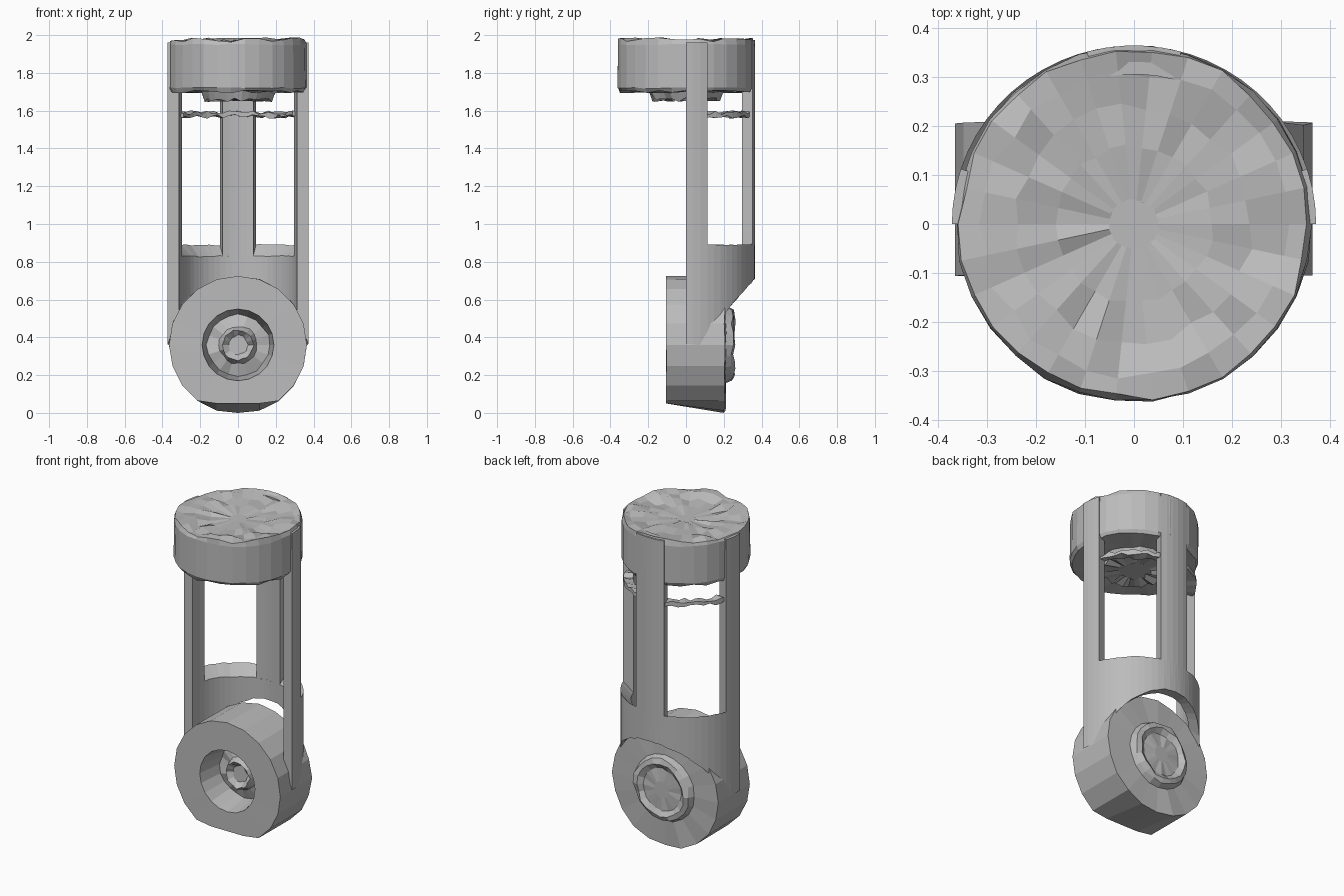
import bpy, bmesh, math, random
from mathutils import Matrix

random.seed(4)
cube = bpy.data.objects.get("Cube")
if cube:
    bpy.data.objects.remove(cube, do_unlink=True)

# One plain grey for the whole model
grey = bpy.data.materials.new("stone grey")
grey.use_nodes = True
colour = (0.5, 0.5, 0.5, 1)
grey.diffuse_color = colour
grey.node_tree.nodes["Principled BSDF"].inputs["Base Color"].default_value = colour

DRUM_Z, DRUM_R = 0.36, 0.365


def finish(name, bm):
    bmesh.ops.recalc_face_normals(bm, faces=bm.faces)
    mesh = bpy.data.meshes.new(name)
    bm.to_mesh(mesh)
    bm.free()
    mesh.materials.append(grey)
    obj = bpy.data.objects.new(name, mesh)
    bpy.context.collection.objects.link(obj)
    return obj


def lathe(profile, sides):
    """Turn (radius, height, roughness) rows round z; the ends are capped."""
    bm = bmesh.new()
    rings = []
    for r, h, rough in profile:
        ring = []
        for i in range(sides):
            a = 2 * math.pi * i / sides
            rr = r + random.uniform(-rough, rough) * 0.6
            ring.append(bm.verts.new((rr * math.cos(a), rr * math.sin(a),
                                      h + random.uniform(-rough, rough))))
        rings.append(ring)
    for lo, hi in zip(rings, rings[1:]):
        for i in range(sides):
            j = (i + 1) % sides
            bm.faces.new((lo[i], lo[j], hi[j], hi[i]))
    bm.faces.new(rings[0])
    bm.faces.new(rings[-1])
    return bm


def arc(name, start, end, bottom, top, inner=0.312, outer=0.372, rough=0):
    """Curved wall from start to end degrees; bottom and top are functions of x and radius."""
    bm = bmesh.new()
    steps = max(3, round((end - start) / 6))
    rows = []
    for i in range(steps + 1):
        a = math.radians(start + (end - start) * i / steps)
        row = []
        for r, edge in ((inner, bottom), (outer, bottom), (outer, top), (inner, top)):
            x, y = r * math.cos(a), r * math.sin(a) * 0.98
            row.append(bm.verts.new((x, y, edge(x, r) + random.uniform(-rough, rough))))
        rows.append(row)
    for p, q in zip(rows, rows[1:]):
        for k in range(4):
            m = (k + 1) % 4
            bm.faces.new((p[k], p[m], q[m], q[k]))
    bm.faces.new(rows[0])
    bm.faces.new(rows[-1])
    return finish(name, bm)


def level(z):
    return lambda x, r: z


def over_drum(x, r):
    return DRUM_Z + math.sqrt(max(0, 0.35 ** 2 - x * x))


def sill(x, r):
    return 0.89 if r > 0.34 else 0.83


# Rough-topped cap with a shallow boss below
cap = lathe([(0.05, 1.955, 0.004), (0.16, 1.96, 0.008), (0.24, 1.965, 0.014),
             (0.31, 1.975, 0.016), (0.355, 1.975, 0.012), (0.363, 1.95, 0.004),
             (0.363, 1.72, 0.004), (0.35, 1.70, 0.008), (0.20, 1.70, 0.008),
             (0.18, 1.66, 0.014), (0.09, 1.66, 0.014)], 30)
finish("cap", cap)

# Half-round lower wall, cut along the drum, and its posts
arc("lower_wall", 0, 180, over_drum, sill, rough=0.004)
arc("left_post", 0, 18, level(0.8), level(1.96))
arc("right_post", 162, 180, level(0.8), level(1.96))
arc("back_post", 75, 105, level(0.8), level(1.975))
arc("window_bar", 15, 165, level(1.57), level(1.59), inner=0.30, outer=0.355, rough=0.012)

# Drum lying front to back, with a stepped socket in front and a hub behind
drum = lathe([(0.05, -0.02, 0.008), (0.08, 0.01, 0.01), (0.10, -0.04, 0.01),
              (0.165, -0.06, 0.012), (0.19, 0.105, 0), (DRUM_R, 0.105, 0.001),
              (DRUM_R, -0.205, 0.006), (0.205, -0.21, 0.004), (0.19, -0.245, 0.01),
              (0.16, -0.255, 0.008), (0.13, -0.235, 0.006), (0.05, -0.24, 0.004)], 20)
bmesh.ops.transform(drum, verts=drum.verts,
                    matrix=Matrix.Translation((0, 0, DRUM_Z)) @ Matrix.Rotation(math.pi / 2, 4, "X"))
for v in drum.verts:
    # The underside rises toward the front
    lowest = 0.05 if v.co.y < 0 else 0.0
    v.co.z = max(v.co.z, lowest)
finish("drum", drum)
